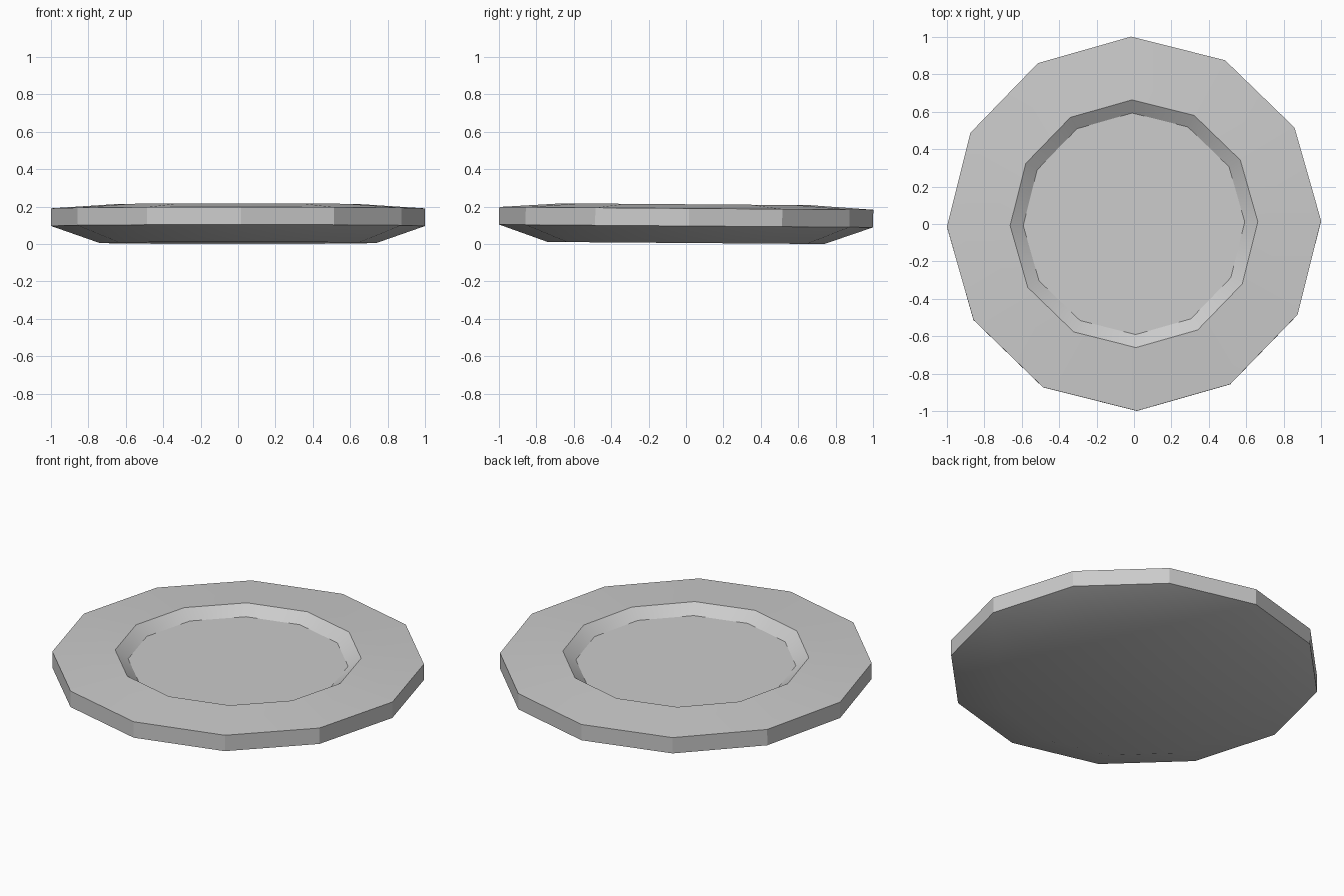
import bpy, bmesh, math
from mathutils import Matrix

cube = bpy.data.objects.get("Cube")
if cube:
    bpy.data.objects.remove(cube, do_unlink=True)

SIDES = 12
TURN = math.radians(0.9)
TILT = -0.0075

# Half profile of the plate, from foot to well: radius, height
PROFILE = [(0.74, 0.006), (1.0, 0.097), (1.0, 0.191), (0.662, 0.213), (0.592, 0.163)]

grey = bpy.data.materials.new("plain_grey")
grey.use_nodes = True
colour = (0.6, 0.6, 0.6, 1.0)
grey.diffuse_color = colour
grey.node_tree.nodes["Principled BSDF"].inputs["Base Color"].default_value = colour

# Plate body: rings swept round the axis and bridged, with flat caps
bm = bmesh.new()
rings = []
for radius, height in PROFILE:
    angles = [TURN + i * math.tau / SIDES for i in range(SIDES)]
    rings.append([bm.verts.new((radius * math.cos(a), radius * math.sin(a), height)) for a in angles])
for low, high in zip(rings, rings[1:]):
    for i in range(SIDES):
        j = (i + 1) % SIDES
        bm.faces.new((low[i], low[j], high[j], high[i]))
bm.faces.new(rings[0][::-1])
bm.faces.new(rings[-1])

# Slight lean, so the front edge sits a little higher
bmesh.ops.rotate(bm, verts=bm.verts, cent=(0, 0, 0), matrix=Matrix.Rotation(TILT, 3, "X"))
base = min(v.co.z for v in bm.verts)
bmesh.ops.translate(bm, verts=bm.verts, vec=(0, 0, -base))
bmesh.ops.recalc_face_normals(bm, faces=bm.faces)

mesh = bpy.data.meshes.new("plate")
bm.to_mesh(mesh)
bm.free()
mesh.materials.append(grey)
plate = bpy.data.objects.new("plate", mesh)
bpy.context.collection.objects.link(plate)

bpy.ops.object.select_all(action="DESELECT")
plate.select_set(True)
bpy.context.view_layer.objects.active = plate
bpy.ops.object.shade_smooth_by_angle(angle=math.radians(29))
